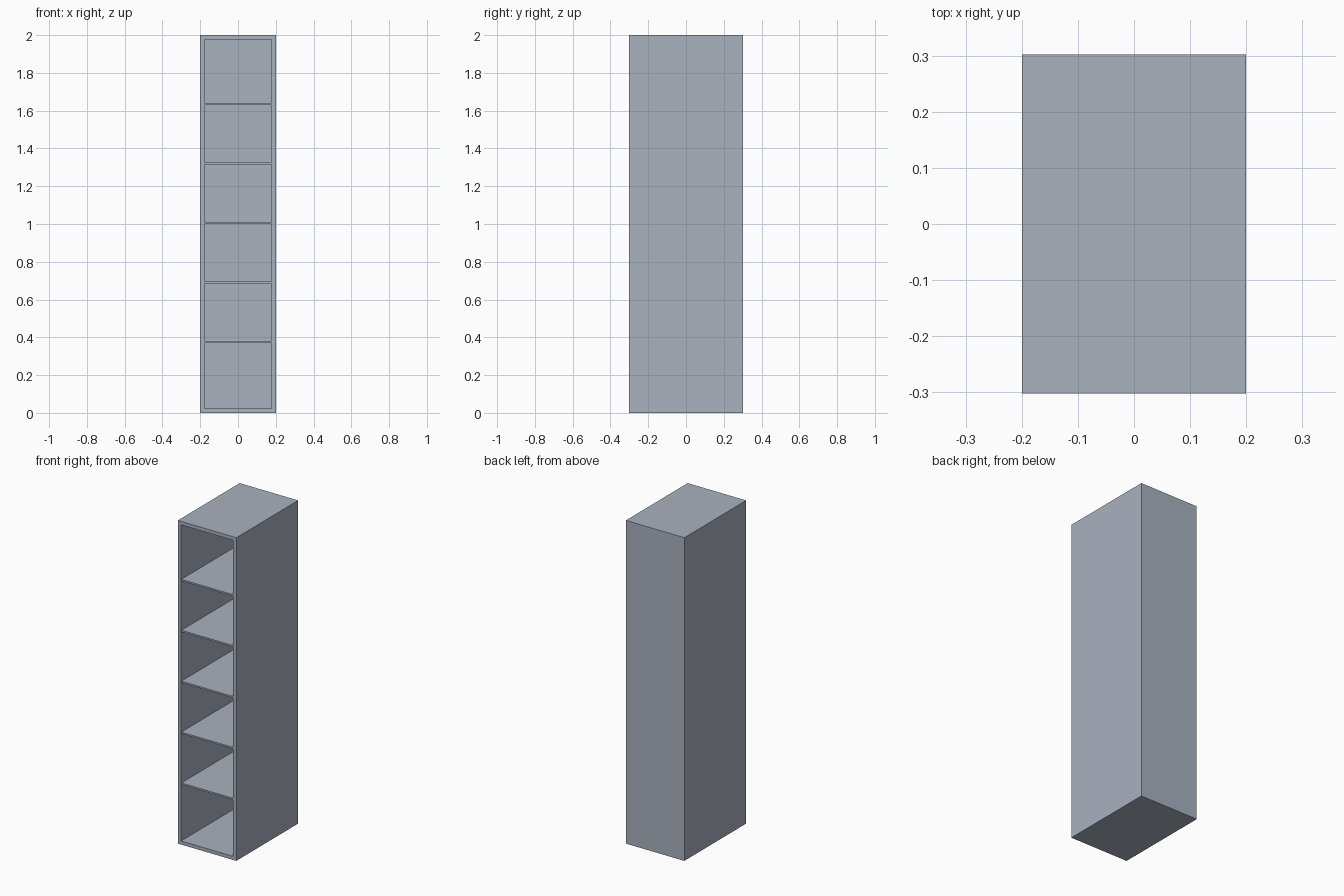
import bpy

if "Cube" in bpy.data.objects:
    bpy.data.objects.remove(bpy.data.objects["Cube"])

W, H = 0.40, 2.0          # overall width and height
F, B = -0.302, 0.302      # front and back limits
T = 0.022                 # carcass board thickness
BACK = 0.004              # thin back panel

grey = bpy.data.materials.new("blue_grey")
grey.diffuse_color = (0.40, 0.445, 0.52, 1)
grey.use_nodes = True
grey.node_tree.nodes["Principled BSDF"].inputs["Base Color"].default_value = grey.diffuse_color


def mesh_object(name, verts, faces):
    me = bpy.data.meshes.new(name)
    me.from_pydata(verts, [], faces)
    me.materials.append(grey)
    ob = bpy.data.objects.new(name, me)
    bpy.context.collection.objects.link(ob)
    return ob


def box(name, x0, x1, y0, y1, z0, z1):
    verts = [(x, y, z) for x in (x0, x1) for y in (y0, y1) for z in (z0, z1)]
    faces = [(0, 1, 3, 2), (4, 6, 7, 5), (0, 4, 5, 1),
             (2, 3, 7, 6), (0, 2, 6, 4), (1, 5, 7, 3)]
    return mesh_object(name, verts, faces)


# Carcass: one rectangular tube, open at the front
def ring(y, inset):
    x = W / 2 - inset
    return [(-x, y, inset), (x, y, inset), (x, y, H - inset), (-x, y, H - inset)]


yb = B - BACK
verts = ring(F, 0) + ring(F, T) + ring(yb, T) + ring(yb, 0)
faces = []
for r in range(4):
    for i in range(4):
        j, s = (i + 1) % 4, (r + 1) % 4
        faces.append((r * 4 + i, r * 4 + j, s * 4 + j, s * 4 + i))
mesh_object("carcass", verts, faces)

# Back panel
box("back_panel", -W / 2, W / 2, yb, B, 0, H)

# Five thin shelves
for i in range(5):
    z = 0.375 + i * 0.315
    box(f"shelf_{i + 1}", -W / 2 + T, W / 2 - T, F + 0.003, yb, z - 0.005, z + 0.005)
